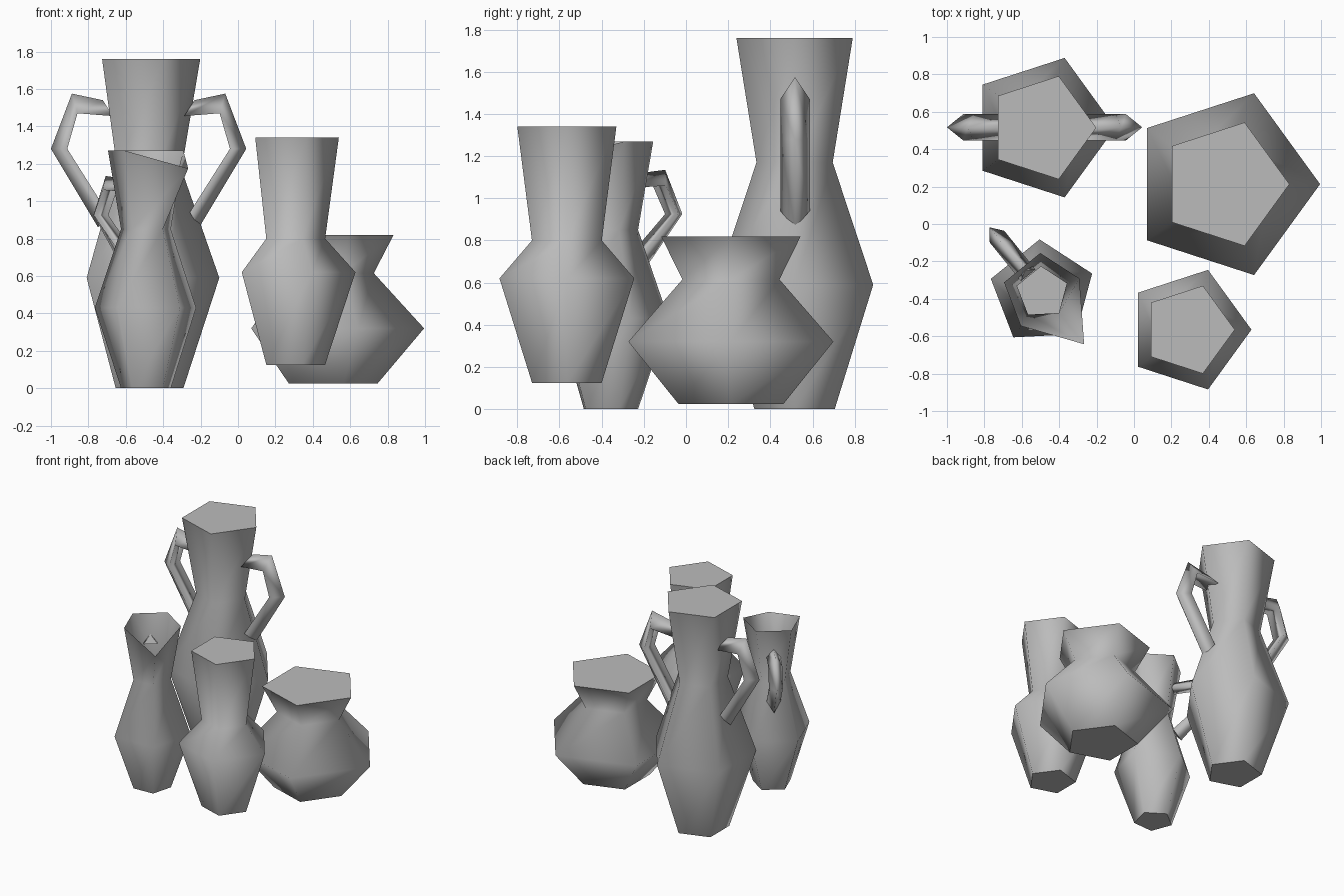
import bpy, bmesh, math
from mathutils import Matrix, Vector

if "Cube" in bpy.data.objects:
    bpy.data.objects.remove(bpy.data.objects["Cube"])

grey = bpy.data.materials.new("plain_grey")
grey.diffuse_color = (0.5, 0.5, 0.5, 1)
grey.use_nodes = True
grey.node_tree.nodes["Principled BSDF"].inputs["Base Color"].default_value = grey.diffuse_color


def finish(bm, name, place):
    """Turn a bmesh into a smooth shaded object with crisp cap edges."""
    bmesh.ops.recalc_face_normals(bm, faces=bm.faces)
    bm.transform(place)
    mesh = bpy.data.meshes.new(name)
    bm.to_mesh(mesh)
    bm.free()
    mesh.materials.append(grey)
    obj = bpy.data.objects.new(name, mesh)
    bpy.context.collection.objects.link(obj)
    return obj


def loft(bm, rings, caps):
    """Skin closed rings of points; caps lists the rings to fill."""
    rows = [[bm.verts.new(p) for p in ring] for ring in rings]
    n = len(rows[0])
    for a, b in zip(rows, rows[1:]):
        for i in range(n):
            j = (i + 1) % n
            bm.faces.new((a[i], a[j], b[j], b[i])).smooth = True
    for k in caps:
        cap = bm.faces.new(rows[k])
        for e in cap.edges:
            e.smooth = False
    return rows


def vase(name, place, profile, caps=(0, -1), lip=None):
    """Five sided body from (radius, height) pairs, first corner along +x."""
    bm = bmesh.new()
    rings = [[Vector((r * math.cos(math.tau * i / 5),
                      r * math.sin(math.tau * i / 5), z)) for i in range(5)]
             for r, z in profile]
    if lip:
        rings[-1][0] = Vector((lip[0], 0, lip[1]))
    loft(bm, rings, caps)
    return finish(bm, name, place)


def handle(name, place, outer, inner, width):
    """Three sided bent bar: ridge along outer, flat side along inner."""
    bm = bmesh.new()
    w = width / 2
    rings = [[Vector((o[0], 0, o[1])), Vector((i[0], w, i[1])),
              Vector((i[0], -w, i[1]))] for o, i in zip(outer, inner)]
    loft(bm, rings, (0, -1))
    return finish(bm, name, place)


def at(x, y, degrees=0):
    return Matrix.Translation((x, y, 0)) @ Matrix.Rotation(math.radians(degrees), 4, 'Z')


# Tall vase with a handle on each side
vase("tall_vase", at(-0.492, 0.515),
     [(0.20, 0), (0.392, 0.59), (0.19, 1.17), (0.29, 1.76)])
for side, turn in (("right", 0), ("left", 180)):
    handle("tall_vase_handle_" + side, at(-0.478, 0.517, turn),
           [(0.245, 1.54), (0.41, 1.575), (0.522, 1.28), (0.27, 0.86)],
           [(0.19, 1.455), (0.38, 1.47), (0.435, 1.28), (0.22, 0.94)], 0.14)

# Round vase
vase("round_vase", at(0.484, 0.213),
     [(0.262, 0.025), (0.511, 0.32), (0.242, 0.615), (0.347, 0.818)])

# Short vase
vase("short_vase", at(0.292, -0.565),
     [(0.173, 0.123), (0.336, 0.62), (0.174, 0.80), (0.247, 1.34)])

# Open pitcher with a lowered pouring lip and one handle opposite
vase("pitcher", at(-0.49, -0.367, -51),
     [(0.14, 0), (0.285, 0.43), (0.14, 0.85), (0.212, 1.27)],
     caps=(0,), lip=(0.355, 1.175))
handle("pitcher_handle", at(-0.49, -0.367, 129),
       [(0.15, 1.115), (0.345, 1.135), (0.45, 0.925), (0.20, 0.64)],
       [(0.12, 1.05), (0.31, 1.06), (0.385, 0.925), (0.15, 0.71)], 0.10)
